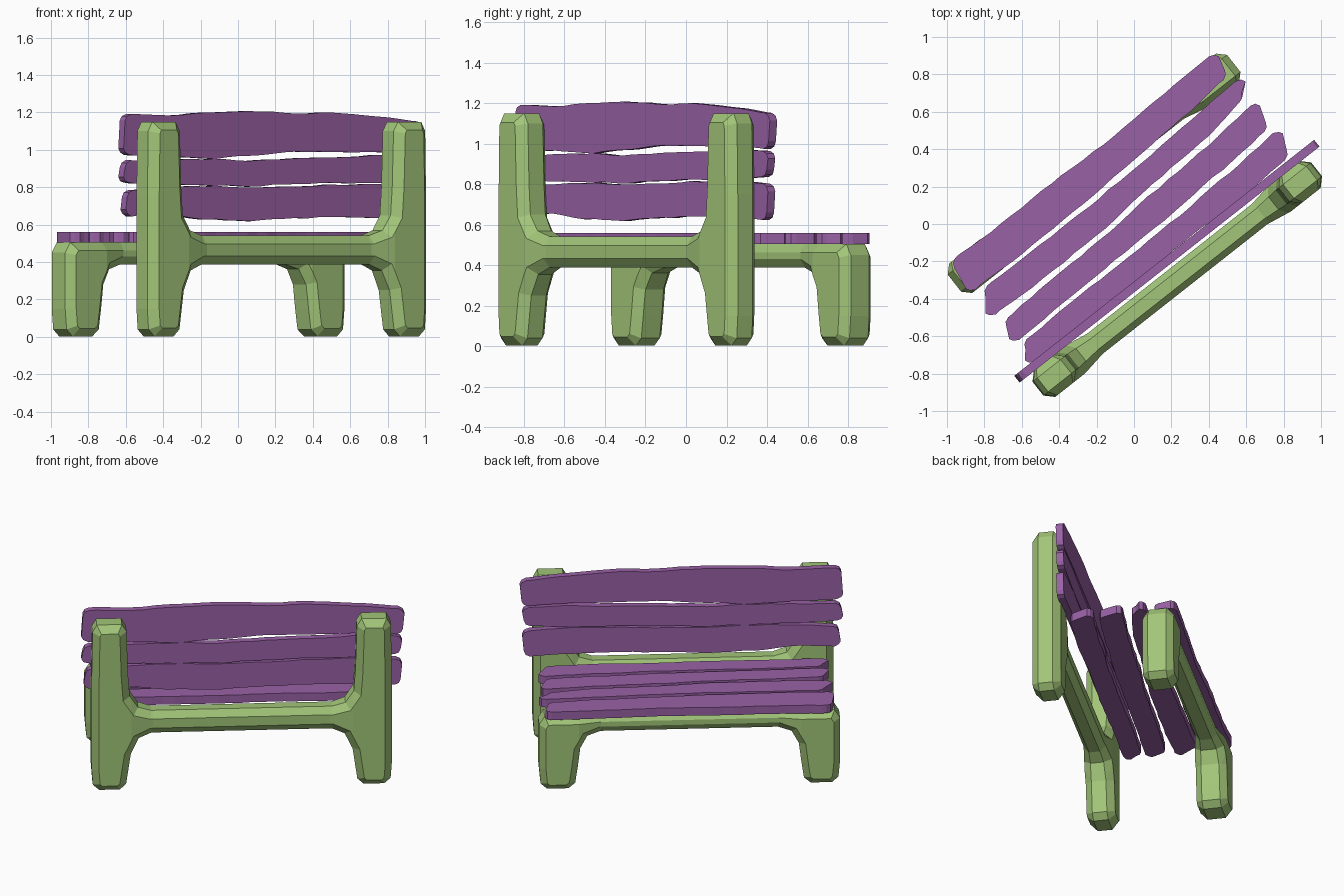
import bpy, bmesh, math, random
from mathutils import Matrix, Vector

if "Cube" in bpy.data.objects:
    bpy.data.objects.remove(bpy.data.objects["Cube"])

random.seed(4)
TURN = Matrix.Rotation(math.radians(38.2), 4, 'Z')   # whole bench is turned on the ground


def material(name, rgb):
    m = bpy.data.materials.new(name)
    m.diffuse_color = (*rgb, 1)
    m.use_nodes = True
    m.node_tree.nodes["Principled BSDF"].inputs["Base Color"].default_value = m.diffuse_color
    return m


GREEN = material("green_frame_paint", (0.36, 0.56, 0.19))
PURPLE = material("purple_board_paint", (0.32, 0.12, 0.38))


def finish(bm, name, mat):
    bmesh.ops.recalc_face_normals(bm, faces=bm.faces)
    bmesh.ops.transform(bm, matrix=TURN, verts=bm.verts)
    me = bpy.data.meshes.new(name)
    bm.to_mesh(me)
    bm.free()
    me.materials.append(mat)
    ob = bpy.data.objects.new(name, me)
    bpy.context.collection.objects.link(ob)
    return ob


def inset(pts, c):
    """Offset a counter-clockwise outline inwards by c."""
    out = []
    n = len(pts)
    for i in range(n):
        p = Vector(pts[i])
        a = (p - Vector(pts[i - 1])).normalized()
        b = (Vector(pts[(i + 1) % n]) - p).normalized()
        na, nb = Vector((-a.y, a.x)), Vector((-b.y, b.x))
        out.append(p + (na + nb) * (c / (1 + na.dot(nb))))
    return out


def frame(name, half, y, depth, rail_depth, c):
    """Chamfered slab from a mirrored outline, thinner along the rail."""
    pts = half + [(-u, z) for u, z in reversed(half)]
    inner = inset(pts, c)
    bm = bmesh.new()
    rings = []
    for outline, v in ((inner, -depth), (pts, c - depth), (pts, depth - c), (inner, depth)):
        rings.append([bm.verts.new((p[0], v, p[1])) for p in outline])
    n = len(pts)
    for r, s in zip(rings, rings[1:]):
        for i in range(n):
            j = (i + 1) % n
            bm.faces.new((r[i], r[j], s[j], s[i]))
    bm.faces.new(rings[0])
    bm.faces.new(rings[-1])
    for u in (-0.70, -0.56, 0.56, 0.70):
        bmesh.ops.bisect_plane(bm, geom=bm.verts[:] + bm.edges[:] + bm.faces[:],
                               plane_co=(u, 0, 0), plane_no=(1, 0, 0), dist=1e-5)
    for vert in bm.verts:
        t = min(max((abs(vert.co.x) - 0.56) / 0.14, 0), 1)
        vert.co.y = y + vert.co.y * (rail_depth + (depth - rail_depth) * t) / depth
    finish(bm, name, GREEN)


def sample(vals, t):
    """Smoothly read a list of evenly spaced values at t in 0..1."""
    f = t * (len(vals) - 1)
    i = min(int(f), len(vals) - 2)
    k = f - i
    k = k * k * (3 - 2 * k)
    return vals[i] * (1 - k) + vals[i + 1] * k


def plank(name, u0, u1, low, high, base, thick, upright=False, skew=0.03):
    """Wavy hand-cut board; low and high are its long edges."""
    cols = 26
    r = 0.03 / (u1 - u0)
    ts = [0, r * 0.4, r * 1.3] + [i / cols for i in range(1, cols)] + [1 - r * 1.3, 1 - r * 0.4, 1]
    bm = bmesh.new()
    grid = []
    for k, t in enumerate(ts):
        e = min(k, len(ts) - 1 - k)
        cut = (0.035, 0.012, 0)[e] if e < 3 else 0
        lo = sample(low, t) + cut + random.uniform(-0.003, 0.003)
        hi = sample(high, t) - cut + random.uniform(-0.003, 0.003)
        u = u0 + (u1 - u0) * t
        row = []
        for w in (lo, hi):
            s = skew if w == hi else -skew
            for d in (base, base + thick):
                p = (u + s * abs(2 * t - 1), d, w) if upright else (u + s * abs(2 * t - 1), w, d)
                row.append(bm.verts.new(p))
        grid.append(row)
    for a, b in zip(grid, grid[1:]):
        for i, j in ((0, 1), (1, 3), (3, 2), (2, 0)):
            bm.faces.new((a[i], a[j], b[j], b[i]))
    for row in (grid[0], grid[-1]):
        bm.faces.new([row[i] for i in (0, 1, 3, 2)])
    finish(bm, name, PURPLE)


# Back frame: two tall posts joined by a rail
frame("back_frame", [
    (0.57, 0.388), (0.65, 0.355), (0.70, 0.25), (0.717, 0.13), (0.73, 0.04), (0.77, 0.003),
    (0.90, 0.003), (0.94, 0.04), (0.948, 0.15), (0.948, 0.75), (0.942, 1.10), (0.915, 1.15),
    (0.757, 1.15), (0.727, 1.10), (0.718, 0.80), (0.707, 0.65), (0.655, 0.57), (0.57, 0.542)],
    -0.374, 0.092, 0.068, 0.045)

# Front frame: two short legs joined by a rail
frame("front_frame", [
    (0.56, 0.388), (0.645, 0.362), (0.69, 0.28), (0.706, 0.15), (0.722, 0.04), (0.765, 0.003),
    (0.90, 0.003), (0.94, 0.04), (0.950, 0.15), (0.950, 0.45), (0.915, 0.505), (0.56, 0.505)],
    0.345, 0.10, 0.068, 0.042)

# Seat planks, front to back
seat = [
    ("seat_plank_1", -0.91, 0.90, [0.25, 0.245, 0.25, 0.265, 0.285, 0.31], [0.45, 0.44, 0.445, 0.435, 0.45, 0.458], 0.01),
    ("seat_plank_2", -0.89, 0.91, [0.08, 0.07, 0.075, 0.105, 0.12, 0.16], [0.228, 0.222, 0.222, 0.232, 0.25, 0.265], 0.03),
    ("seat_plank_3", -0.89, 0.905, [-0.105, -0.10, -0.09, -0.085, -0.065, -0.045], [0.025, 0.04, 0.045, 0.07, 0.085, 0.115], 0.015),
    ("seat_plank_4", -0.89, 0.905, [-0.25, -0.245, -0.25, -0.24, -0.245, -0.23], [-0.13, -0.12, -0.12, -0.115, -0.10, -0.078], 0.02),
]
for name, u0, u1, low, high, skew in seat:
    plank(name, u0, u1, low, high, 0.504, 0.056, skew=skew)

# Backrest boards, top to bottom
back = [
    ("back_board_top", -1.0, 1.03,
     [0.972, 0.965, 0.953, 0.968, 0.992, 0.985, 0.988, 0.975],
     [1.19, 1.183, 1.202, 1.208, 1.195, 1.198, 1.175, 1.148]),
    ("back_board_middle", -1.0, 1.015,
     [0.822, 0.815, 0.810, 0.805, 0.818, 0.822, 0.825, 0.835],
     [0.942, 0.948, 0.950, 0.942, 0.952, 0.962, 0.970, 0.962]),
    ("back_board_bottom", -0.985, 1.015,
     [0.645, 0.655, 0.628, 0.620, 0.634, 0.640, 0.636, 0.622],
     [0.785, 0.800, 0.806, 0.796, 0.802, 0.814, 0.816, 0.800]),
]
for name, u0, u1, low, high in back:
    plank(name, u0, u1, low, high, -0.288, 0.046, upright=True, skew=0.005)
